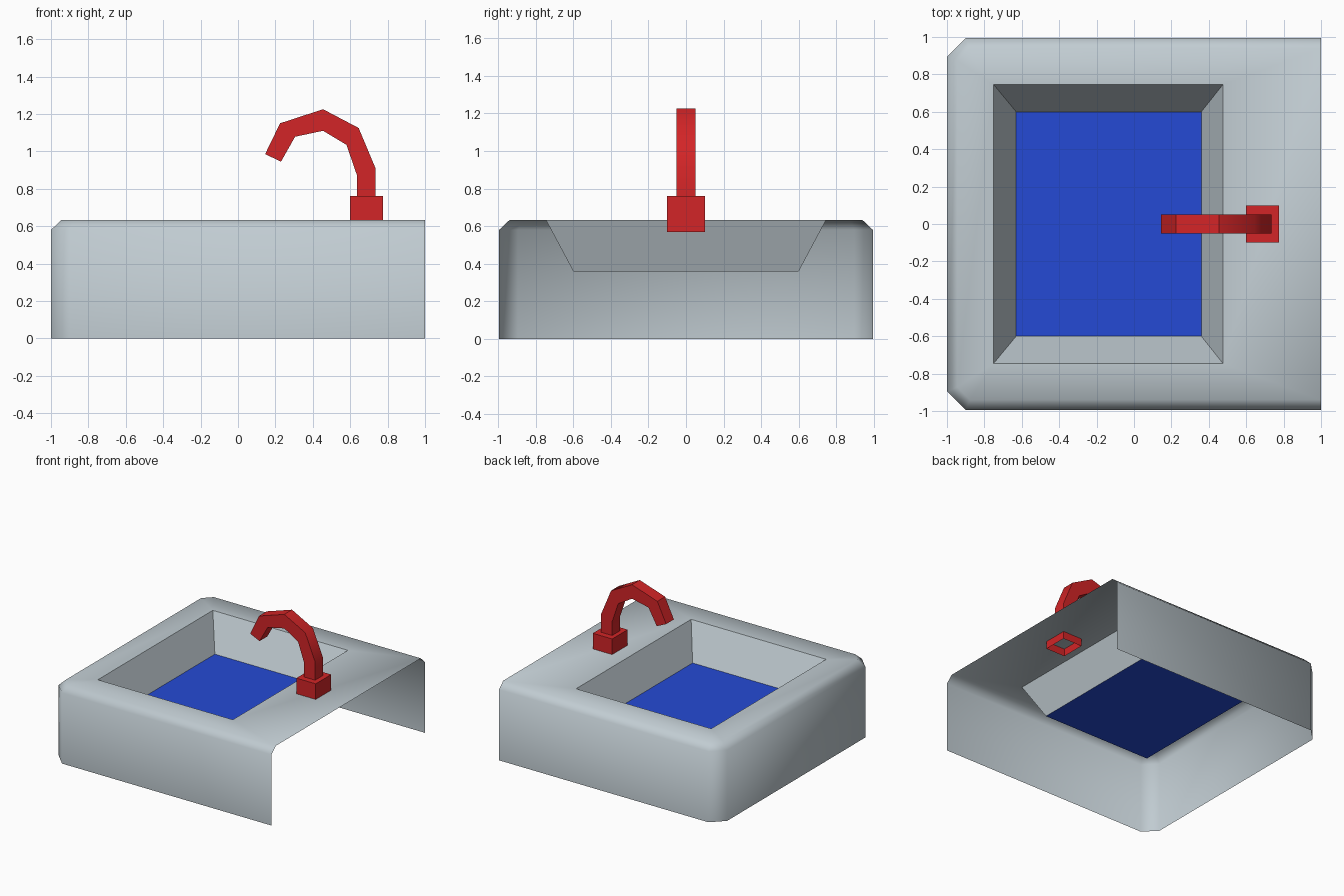
import bpy, bmesh, math

cube = bpy.data.objects.get("Cube")
if cube:
    bpy.data.objects.remove(cube, do_unlink=True)


def material(name, rgb):
    m = bpy.data.materials.new(name)
    m.use_nodes = True
    m.diffuse_color = (*rgb, 1)
    m.node_tree.nodes["Principled BSDF"].inputs["Base Color"].default_value = (*rgb, 1)
    return m


grey = material("steel grey", (0.53, 0.60, 0.64))
blue = material("water blue", (0.018, 0.068, 0.66))
red = material("tap red", (0.65, 0.018, 0.02))


def finish(bm, name, mat, angle=None):
    mesh = bpy.data.meshes.new(name)
    bm.to_mesh(mesh)
    bm.free()
    mesh.materials.append(mat)
    obj = bpy.data.objects.new(name, mesh)
    bpy.context.collection.objects.link(obj)
    if angle:
        bpy.ops.object.select_all(action='DESELECT')
        obj.select_set(True)
        bpy.context.view_layer.objects.active = obj
        bpy.ops.object.shade_smooth_by_angle(angle=math.radians(angle))
    return obj


def ring(bm, points, z):
    return [bm.verts.new((x, y, z)) for x, y in points]


def bridge(bm, a, b, closed=False):
    n = len(a)
    for i in range(n if closed else n - 1):
        j = (i + 1) % n
        bm.faces.new((a[i], b[i], b[j], a[j]))


def rectangle(x0, x1, y):
    return [(x0, -y), (x0, y), (x1, y), (x1, -y)]


def outline(inset, cut):
    # Open at +x, with the two corners on -x cut off
    x, y = -1 + inset, 0.995 - inset
    half = [(x, y - cut), (x + cut, y), (1, y)]
    return [(px, -py) for px, py in reversed(half)] + half


RIM = rectangle(-0.75, 0.475, 0.745)
FLOOR = rectangle(-0.63, 0.36, 0.60)
TOP, DEEP = 0.632, 0.36

# Counter shell: walls, bevelled edge and the top around the basin opening
bm = bmesh.new()
low = ring(bm, outline(0, 0.1), 0)
mid = ring(bm, outline(0, 0.1), 0.58)
top = ring(bm, outline(0.055, 0.068), TOP)
bridge(bm, low, mid)
bridge(bm, mid, top)
fl, bl, br, fr = ring(bm, RIM, TOP)
for face in ((top[0], top[1], fl, fr), (top[1], top[2], fl),
             (top[2], top[3], bl, fl), (top[3], top[4], bl),
             (top[4], top[5], br, bl), (top[5], top[0], fr, br)):
    bm.faces.new(face)
bmesh.ops.recalc_face_normals(bm, faces=bm.faces)
if max(bm.faces, key=lambda f: f.calc_center_median().z).normal.z < 0:
    bmesh.ops.reverse_faces(bm, faces=bm.faces)
finish(bm, "counter_shell", grey, 60)

# Sloping basin walls, facing inwards
bm = bmesh.new()
bridge(bm, ring(bm, FLOOR, DEEP), ring(bm, RIM, TOP), closed=True)
for f in bm.faces:
    c = f.calc_center_median()
    if f.normal.length == 0:
        f.normal_update()
    if f.normal.z < 0:
        f.normal_flip()
finish(bm, "basin_walls", grey)

# Basin floor
bm = bmesh.new()
bm.faces.new(list(reversed(ring(bm, FLOOR, DEEP))))
finish(bm, "basin_floor", blue)

# Tap base: a box open underneath
bm = bmesh.new()
base = rectangle(0.60, 0.775, 0.10)
low, top = ring(bm, base, 0.57), ring(bm, base, 0.76)
bridge(bm, low, top, closed=True)
bm.faces.new(top)
bmesh.ops.recalc_face_normals(bm, faces=bm.faces)
finish(bm, "tap_base", red)

# Tap spout: square sections following the outer and inner bends
outer = [(0.735, 0.76), (0.735, 0.91), (0.645, 1.125), (0.455, 1.225), (0.225, 1.15), (0.145, 0.985)]
inner = [(0.635, 0.76), (0.635, 0.875), (0.58, 1.035), (0.455, 1.11), (0.305, 1.078), (0.23, 0.945)]
bm = bmesh.new()
sections = []
for (ox, oz), (ix, iz) in zip(outer, inner):
    corners = ((ox, -0.05, oz), (ox, 0.05, oz), (ix, 0.05, iz), (ix, -0.05, iz))
    sections.append([bm.verts.new(c) for c in corners])
for a, b in zip(sections, sections[1:]):
    bridge(bm, a, b, closed=True)
bm.faces.new(sections[0])
bm.faces.new(sections[-1])
bmesh.ops.recalc_face_normals(bm, faces=bm.faces)
finish(bm, "tap_spout", red, 40)
